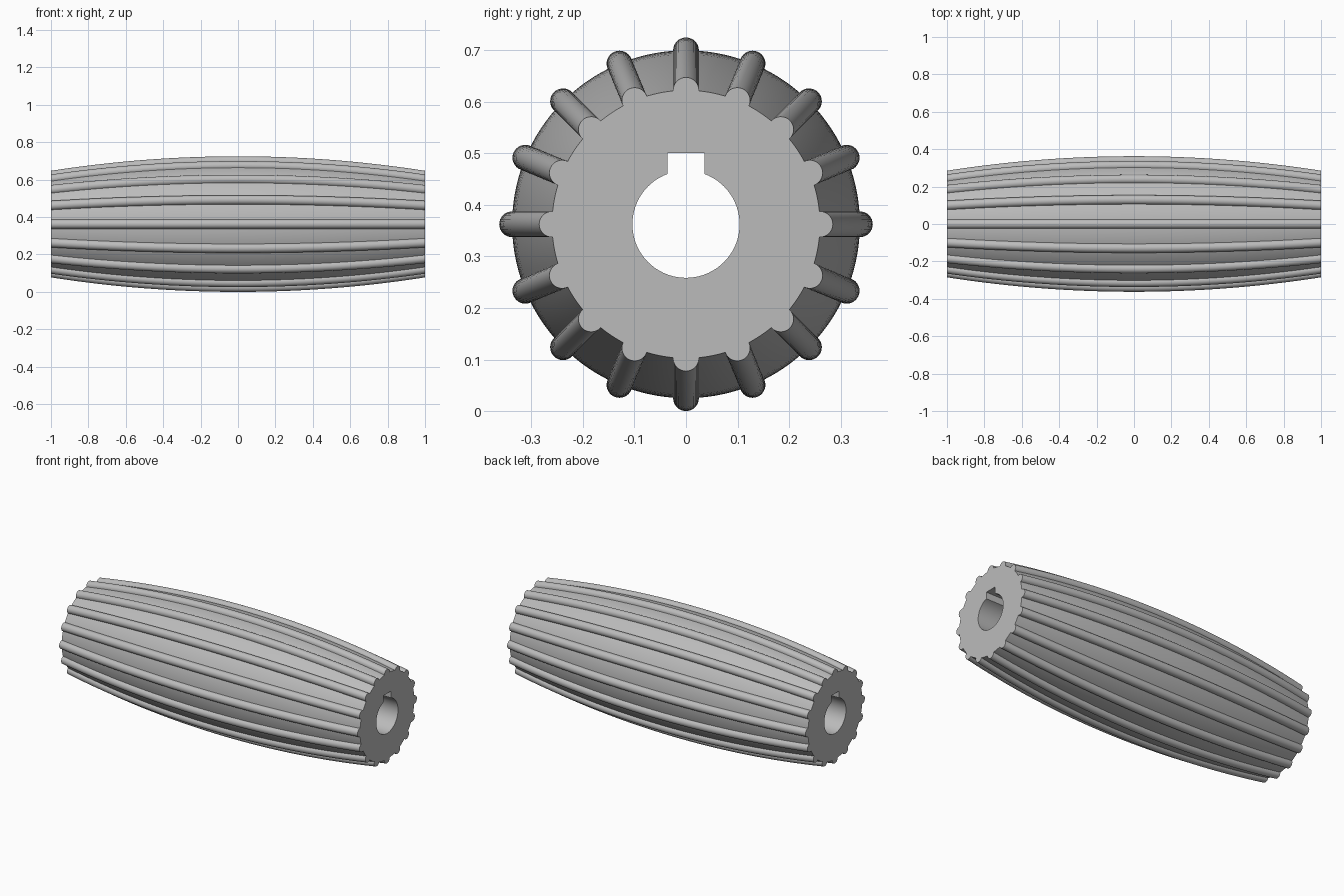
import bpy, bmesh, math

cube = bpy.data.objects.get("Cube")
if cube:
    bpy.data.objects.remove(cube)

HALF, CENTRE_Z = 1.0, 0.3625
RIBS, RIB_R, MID_R, SAG = 16, 0.025, 0.3375, 0.0775
BORE_R, SLOT_W, SLOT_TOP = 0.104, 0.036, 0.138
STATIONS = 32
CROWN_R = (HALF ** 2 + SAG ** 2) / (2 * SAG)
PITCH = math.tau / RIBS


def crown(x):
    """Barrel radius along the axis."""
    return MID_R - CROWN_R + math.sqrt(CROWN_R ** 2 - x * x)


def ribbed_section(radius):
    """Round section with half-round ribs, as (y, z) points."""
    points = []
    half = 2 * math.asin(RIB_R / (2 * radius))
    # angle around the rib centre at which its circle meets the barrel
    start = math.pi / 2 + half / 2
    for i in range(RIBS):
        a = i * PITCH
        for j in range(17):
            t = a - start + 2 * start * j / 16
            points.append((radius * math.cos(a) + RIB_R * math.cos(t),
                           radius * math.sin(a) + RIB_R * math.sin(t)))
        for j in range(1, 8):
            t = a + half + (PITCH - 2 * half) * j / 8
            points.append((radius * math.cos(t), radius * math.sin(t)))
    return points


def bore_section():
    """Round bore with a square key slot at the top."""
    gap = math.asin(SLOT_W / BORE_R)
    first = math.pi / 2 + gap
    points = [(SLOT_W, SLOT_TOP), (-SLOT_W, SLOT_TOP)]
    for j in range(65):
        t = first + (math.tau - 2 * gap) * j / 64
        points.append((BORE_R * math.cos(t), BORE_R * math.sin(t)))
    return points


bm = bmesh.new()


def add_ring(x, points):
    return [bm.verts.new((x, y, z + CENTRE_Z)) for y, z in points]


def skin(a, b):
    for i in range(len(a)):
        k = (i + 1) % len(a)
        bm.faces.new((a[i], a[k], b[k], b[i]))


# crowned ribbed outside
xs = [-HALF + 2 * HALF * i / STATIONS for i in range(STATIONS + 1)]
outer = [add_ring(x, ribbed_section(crown(x))) for x in xs]
for a, b in zip(outer, outer[1:]):
    skin(a, b)

# keyed bore
inner = [add_ring(x, bore_section()) for x in (-HALF, HALF)]
skin(inner[1], inner[0])

# flat ends
for side, ring, hole in ((-1, outer[0], inner[0]), (1, outer[-1], inner[1])):
    edges = [bm.edges.get((r[i], r[(i + 1) % len(r)]))
             for r in (ring, hole) for i in range(len(r))]
    bmesh.ops.triangle_fill(bm, edges=edges, use_beauty=True, normal=(side, 0, 0))

bmesh.ops.recalc_face_normals(bm, faces=bm.faces[:])
mesh = bpy.data.meshes.new("ribbed_roller")
bm.to_mesh(mesh)
bm.free()
roller = bpy.data.objects.new("ribbed_roller", mesh)
bpy.context.collection.objects.link(roller)

# plain grey
grey = bpy.data.materials.new("plain_grey")
grey.use_nodes = True
colour = (0.5, 0.5, 0.5, 1)
grey.diffuse_color = colour
grey.node_tree.nodes["Principled BSDF"].inputs["Base Color"].default_value = colour
mesh.materials.append(grey)

bpy.ops.object.select_all(action="DESELECT")
roller.select_set(True)
bpy.context.view_layer.objects.active = roller
bpy.ops.object.shade_smooth_by_angle(angle=math.radians(30))
